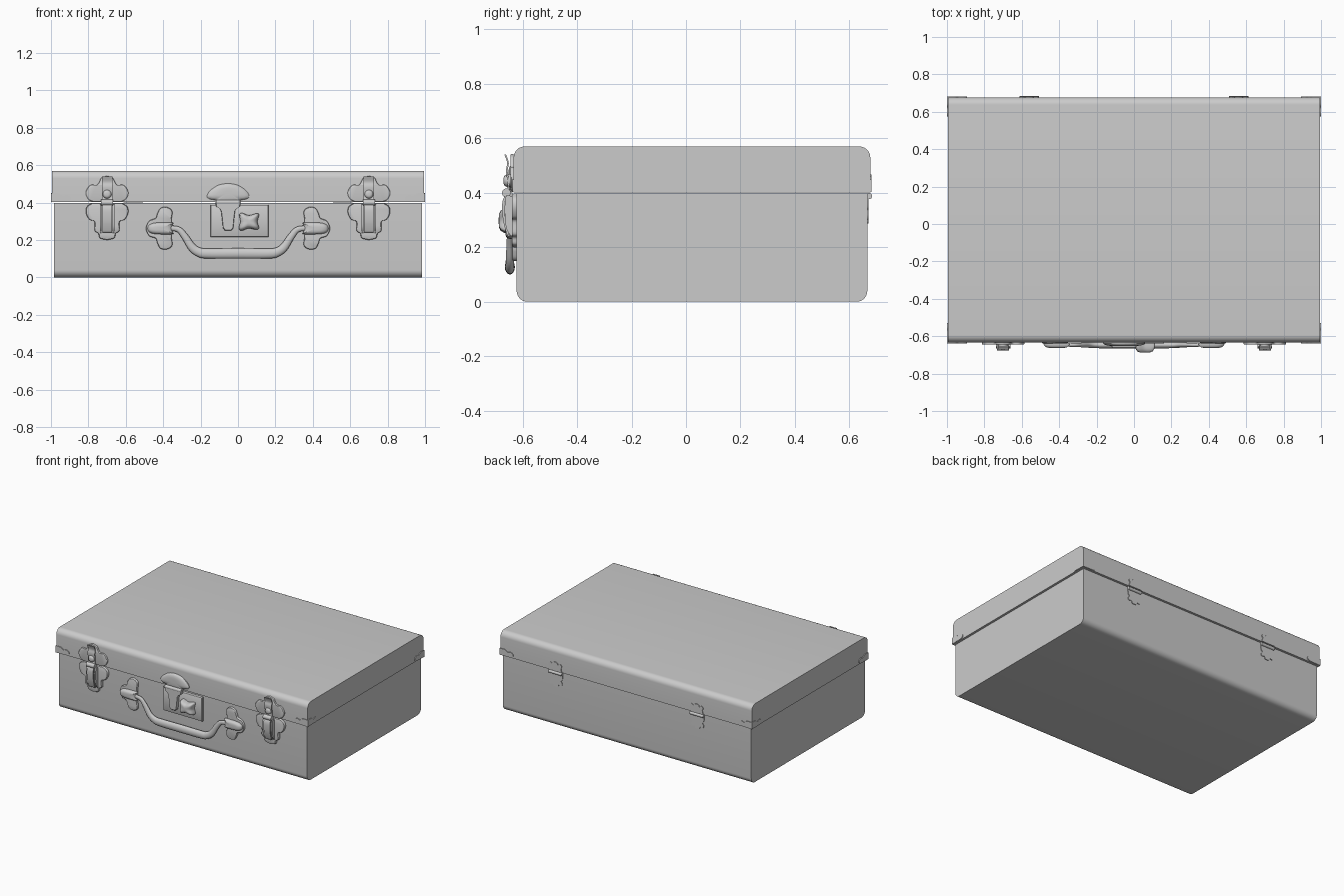
import bpy, bmesh, math
from mathutils import Vector

if "Cube" in bpy.data.objects:
    bpy.data.objects.remove(bpy.data.objects["Cube"])

LID_X, LID_F, LID_B = 0.995, -0.633, 0.677      # lid half width, front y, back y
BOX_X, BOX_F, BOX_B = 0.983, -0.622, 0.666      # body half width, front y, back y


def spline(pts, n=5):
    """Smooth open curve through a few points."""
    p = [Vector(q) for q in pts]
    p = [p[0]] + p + [p[-1]]
    out = []
    for a, b, c, d in zip(p, p[1:], p[2:], p[3:]):
        for i in range(n):
            t = i / n
            out.append(0.5 * (2 * b + (c - a) * t + (2 * a - 5 * b + 4 * c - d) * t * t
                              + (3 * b - a - 3 * c + d) * t ** 3))
    return [tuple(v) for v in out + [p[-1]]]


def mirrored(half):
    """Close a right-hand half outline with its reflection."""
    return half + [(-u, v) for u, v in reversed(half) if abs(u) > 1e-5]


def circle(u, v, r, n=20):
    return [(u + r * math.cos(math.tau * i / n), v + r * math.sin(math.tau * i / n)) for i in range(n)]


def rings_to_object(name, rings):
    """Skin a stack of equal-length rings and cap both ends."""
    bm = bmesh.new()
    vs = [[bm.verts.new(c) for c in r] for r in rings]
    n = len(vs[0])
    for a, b in zip(vs, vs[1:]):
        for i in range(n):
            bm.faces.new((a[i], a[(i + 1) % n], b[(i + 1) % n], b[i]))
    bm.faces.new(vs[0])
    bm.faces.new(vs[-1])
    bmesh.ops.recalc_face_normals(bm, faces=bm.faces)
    me = bpy.data.meshes.new(name)
    bm.to_mesh(me)
    bm.free()
    me.shade_smooth()
    me.set_sharp_from_angle(angle=math.radians(35))
    ob = bpy.data.objects.new(name, me)
    bpy.context.collection.objects.link(ob)
    return ob


FLAT = [(1, 0), (1, 1)]
SOFT = [(1, 0), (1, 0.6), (0.975, 0.9), (0.94, 1)]
DOME = [(1, 0), (1, 0.3), (0.93, 0.6), (0.78, 0.85), (0.5, 0.98), (0.2, 1)]


def pad(name, outline, frame, thick, steps=SOFT):
    """Raise an outline by thick; frame maps (u, v, depth) to space."""
    us, zs = [p[0] for p in outline], [p[1] for p in outline]
    cu, cv = (min(us) + max(us)) / 2, (min(zs) + max(zs)) / 2
    return rings_to_object(name, [[frame(cu + (u - cu) * s, cv + (v - cv) * s, d * thick)
                                   for u, v in outline] for s, d in steps])


def front(x, y, s=1):
    return lambda u, v, d: (x + s * u, y - d, v)


def along_x(x):
    return lambda u, v, d: (x + d, u, v)


def bar(name, outline, x0, x1):
    """Extrude a (y, z) outline along x."""
    return pad(name, outline, along_x(x0), x1 - x0, FLAT)


def ribbon(name, path, half, x, width):
    """Bent strip following a (y, z) path."""
    p = spline(path)
    return bar(name, [(y - half, z) for y, z in p] + [(y + half, z) for y, z in reversed(p)],
               x - width / 2, x + width / 2)


def arc(cy, cz, r, a0, n=8):
    return [(cy + r * math.cos(math.radians(a0 + 90 * i / n)),
             cz + r * math.sin(math.radians(a0 + 90 * i / n))) for i in range(n + 1)]


# Case halves: rounded side profiles, flat ends
R = 0.04
bar("case_body", [(BOX_B, 0.398), (BOX_F, 0.398)] + arc(BOX_F + R, R, R, 180)
    + arc(BOX_B - R, R, R, 270), -BOX_X, BOX_X)
bar("case_lid", [(LID_F, 0.402), (LID_B, 0.402)] + arc(LID_B - R, 0.57 - R, R, 0)
    + arc(LID_F + R, 0.57 - R, R, 90), -LID_X, LID_X)

# Lobed corner guards wrapping the four lid corners
guard = [(0, 0.403), (0, 0.449)] + spline([(0.02, 0.451), (0.045, 0.449), (0.064, 0.436), (0.085, 0.442),
                                           (0.105, 0.432), (0.107, 0.417), (0.09, 0.405)])
for sx in (-1, 1):
    for sy, y in ((-1, LID_F), (1, LID_B)):
        pad("corner_guard_face", guard,
            lambda u, v, d: (sx * (1.0 - u), y + sy * d, v), 0.005, FLAT)
        pad("corner_guard_side", guard,
            lambda u, v, d: (sx * (LID_X + d), y + sy * (0.005 - u), v), 0.005, FLAT)

# Back hinges: lobed leaves and barrel
up_leaf = mirrored(spline([(0, 0.468), (0.017, 0.462), (0.024, 0.452), (0.04, 0.46),
                           (0.053, 0.446), (0.046, 0.43), (0.053, 0.403)]))
low_leaf = mirrored(spline([(0.053, 0.40), (0.05, 0.35), (0.04, 0.335), (0.05, 0.318), (0.043, 0.302),
                            (0.024, 0.305), (0.016, 0.29), (0, 0.287)]))
for x in (-0.56, 0.56):
    pad("hinge_upper_leaf", up_leaf, lambda u, v, d: (x + u, LID_B + d, v), 0.005, FLAT)
    pad("hinge_lower_leaf", low_leaf, lambda u, v, d: (x + u, BOX_B + d, v), 0.005, FLAT)
    bar("hinge_barrel", circle(0.673, 0.388, 0.011), x - 0.053, x + 0.053)

# Side latches
latch_top = mirrored(spline([(0, 0.543), (0.03, 0.532), (0.042, 0.51), (0.055, 0.495), (0.09, 0.493),
                             (0.114, 0.455), (0.10, 0.418), (0.075, 0.404)]))
latch_low = mirrored(spline([(0.08, 0.397), (0.108, 0.378), (0.113, 0.345), (0.095, 0.31), (0.068, 0.298),
                             (0.066, 0.25), (0.047, 0.235), (0.038, 0.21), (0, 0.20)]))
for x in (-0.70, 0.70):
    pad("latch_lid_plate", latch_top, front(x, LID_F), 0.012)
    pad("latch_body_plate", latch_low, front(x, BOX_F), 0.018)
    ribbon("latch_hasp", [(-0.664, 0.54), (-0.654, 0.51), (-0.658, 0.48), (-0.652, 0.43), (-0.66, 0.405)],
           0.003, x, 0.056)
    pad("latch_knob", circle(0, 0.445, 0.024), front(x, -0.645), 0.025, DOME)
    bar("latch_pivot", circle(-0.66, 0.40, 0.016), x - 0.032, x + 0.032)
    ribbon("latch_lever", [(-0.662, 0.39), (-0.671, 0.36), (-0.668, 0.30), (-0.655, 0.25), (-0.648, 0.24)],
           0.004, x, 0.05)
    for s in (-1, 1):
        bar("latch_rail", spline([(-0.638, 0.385), (-0.66, 0.39), (-0.666, 0.34), (-0.66, 0.27),
                                  (-0.638, 0.236)]), x + s * 0.034 - 0.005, x + s * 0.034 + 0.005)

# Handle mounts: lobed plate with a raised socket
mount = spline([(0.355, 0.21), (0.352, 0.17), (0.38, 0.15), (0.415, 0.155), (0.432, 0.185), (0.44, 0.208),
                (0.475, 0.222), (0.492, 0.262), (0.475, 0.302), (0.44, 0.318), (0.432, 0.34),
                (0.415, 0.37), (0.38, 0.376), (0.352, 0.355), (0.355, 0.315)])
socket = spline([(0.35, 0.285), (0.352, 0.293), (0.44, 0.292), (0.475, 0.28), (0.483, 0.262), (0.475, 0.243),
                 (0.44, 0.232), (0.352, 0.231), (0.35, 0.24)])
for s in (-1, 1):
    pad("handle_mount", mount, front(0, BOX_F, s), 0.016)
    pad("handle_socket", socket, front(0, -0.636, s), 0.028, DOME)

# Carrying handle: flattened tube, (x, z, radius) path, thicker in the middle
half = [(0.0, 0.128, 0.028), (0.16, 0.128, 0.027), (0.205, 0.134, 0.025), (0.245, 0.16, 0.022),
        (0.285, 0.22, 0.018), (0.32, 0.257, 0.015), (0.38, 0.264, 0.013)]
path = [Vector(p) for p in spline([(-x, z, r) for x, z, r in reversed(half[1:])] + half, 6)]
rings = []
for i, p in enumerate(path):
    t = path[min(i + 1, len(path) - 1)] - path[max(i - 1, 0)]
    n = Vector((-t.y, t.x)).normalized()
    ring = []
    for k in range(16):
        a = math.tau * k / 16
        h = p.z * math.sin(a)
        ring.append((p.x + n.x * h, -0.647 + 0.66 * p.z * math.cos(a), p.y + n.y * h))
    rings.append(ring)
rings_to_object("handle_grip", rings)

# Centre lock: lid cap, hinged tongue, body plate and sliding button
cap = mirrored(spline([(0, 0.503), (0.05, 0.494), (0.095, 0.465), (0.113, 0.435), (0.10, 0.42),
                       (0.068, 0.413), (0.066, 0.403)]))
pad("lock_lid_cap", cap, front(-0.053, LID_F), 0.02, DOME)
bar("lock_pivot", circle(-0.652, 0.402, 0.012), -0.118, 0.012)
pad("lock_plate", [(-0.147, 0.217), (0.163, 0.217), (0.163, 0.388), (-0.147, 0.388)],
    front(0, BOX_F), 0.018)
tongue = mirrored([(0.068, 0.402), (0.064, 0.38), (0.045, 0.368), (0.037, 0.355), (0.027, 0.262), (0.016, 0.25)])
pad("lock_tongue", tongue, front(-0.053, -0.638), 0.024)
button = spline([(0.006, 0.335), (0.02, 0.345), (0.058, 0.332), (0.098, 0.342), (0.112, 0.334), (0.104, 0.298),
                 (0.112, 0.265), (0.098, 0.255), (0.058, 0.262), (0.02, 0.25), (0.005, 0.26), (0.013, 0.298)])
pad("lock_button", button, front(0, -0.638), 0.05, DOME)
